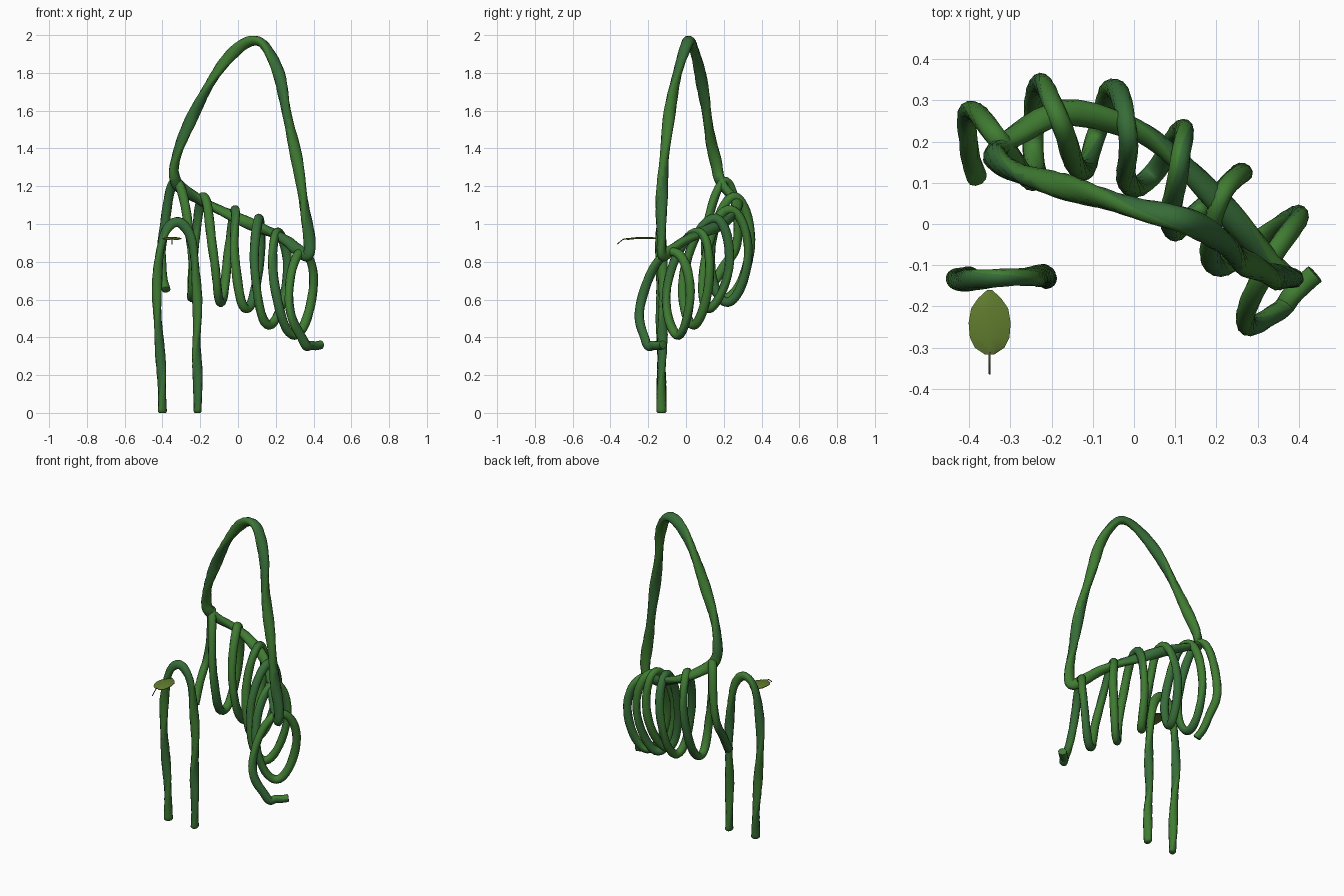
import bpy, bmesh, math
from mathutils import Vector, Quaternion

if "Cube" in bpy.data.objects:
    bpy.data.objects.remove(bpy.data.objects["Cube"])


def material(name, rgb):
    m = bpy.data.materials.new(name)
    m.diffuse_color = (*rgb, 1)
    m.use_nodes = True
    m.node_tree.nodes["Principled BSDF"].inputs["Base Color"].default_value = m.diffuse_color
    return m


GREEN = material("vine green", (0.051, 0.200, 0.032))
DEEP = material("deep vine green", (0.038, 0.152, 0.040))
LEAF = material("olive leaf", (0.122, 0.205, 0.028))
STEM = material("brown stem", (0.08, 0.085, 0.022))


def spline(keys, steps, closed=False, pull=0.5):
    """Cardinal spline through the key points; a pull near 0.8 rounds four-point turns."""
    p = [Vector(k) for k in keys]
    n = len(p)
    get = (lambda i: p[i % n]) if closed else (lambda i: p[max(0, min(n - 1, i))])
    out = []
    for i in range(n if closed else n - 1):
        b, c = get(i), get(i + 1)
        m0, m1 = (c - get(i - 1)) * pull, (get(i + 2) - b) * pull
        for s in range(steps):
            t = s / steps
            out.append(b * (2 * t ** 3 - 3 * t * t + 1) + m0 * (t ** 3 - 2 * t * t + t)
                       + c * (3 * t * t - 2 * t ** 3) + m1 * (t ** 3 - t * t))
    if not closed:
        out.append(p[-1])
    return out


def finish(name, bm, mats):
    bmesh.ops.recalc_face_normals(bm, faces=bm.faces)
    me = bpy.data.meshes.new(name)
    bm.to_mesh(me)
    bm.free()
    for m in mats:
        me.materials.append(m)
    ob = bpy.data.objects.new(name, me)
    bpy.context.collection.objects.link(ob)
    bpy.ops.object.select_all(action='DESELECT')
    ob.select_set(True)
    bpy.context.view_layer.objects.active = ob
    bpy.ops.object.shade_smooth_by_angle(angle=math.radians(60))
    return ob


def vine(name, pts, radius, oval=0.0, twist=0.0, closed=False, sides=10, mats=(GREEN, DEEP)):
    """Sweep an oval, slowly twisting section along the path."""
    bm = bmesh.new()
    if not closed:
        # short extra steps near the tips, for rounded ends
        pts = ([pts[0], pts[0].lerp(pts[1], 0.35)] + pts[1:-1]
               + [pts[-1].lerp(pts[-2], 0.35), pts[-1]])
    n = len(pts)
    rings, length, prev, normal = [], 0.0, None, None
    for i, p in enumerate(pts):
        a = pts[(i - 1) % n] if closed else pts[max(i - 1, 0)]
        b = pts[(i + 1) % n] if closed else pts[min(i + 1, n - 1)]
        tan = (b - a).normalized()
        if prev is None:
            normal = tan.orthogonal().normalized()
        else:
            normal = prev.rotation_difference(tan) @ normal
            length += (p - pts[i - 1]).length
        prev = tan
        side = tan.cross(normal)
        turn = Quaternion(tan, twist * length)
        r = radius * (0.75 if not closed and i in (0, n - 1) else 1)
        ring = []
        for k in range(sides):
            ang = 2 * math.pi * k / sides
            off = (normal * math.cos(ang) * (1 + oval) + side * math.sin(ang) * (1 - oval)) * r
            ring.append(bm.verts.new(p + turn @ off))
        rings.append(ring)
    for i in range(n if closed else n - 1):
        r, q = rings[i], rings[(i + 1) % n]
        # line up the seam of a closed path
        sh = min(range(sides), key=lambda s: sum((r[k].co - q[(k + s) % sides].co).length
                                                 for k in range(sides)))
        for k in range(sides):
            f = bm.faces.new((r[k], r[(k + 1) % sides],
                              q[(k + 1 + sh) % sides], q[(k + sh) % sides]))
            # darker stripe along part of the bark
            f.material_index = 1 if len(mats) > 1 and k < sides * 0.4 else 0
    if not closed:
        bm.faces.new(rings[0])
        bm.faces.new(rings[-1])
    return finish(name, bm, mats)


# Tall hanging loop, closed by the sloping bar that carries the coil
loop = [(-.335, .175, 1.245), (-.335, .16, 1.32), (-.295, .13, 1.45), (-.2, .10, 1.65),
        (-.1, .07, 1.82), (0, .04, 1.93), (.08, .02, 1.97), (.145, 0, 1.94),
        (.215, -.045, 1.8), (.255, -.085, 1.6), (.31, -.115, 1.35), (.35, -.13, 1.1),
        (.378, -.13, .92), (.37, -.125, .835), (.32, -.08, .86), (.26, -.01, .91),
        (.19, .07, .95), (.1, .16, .985), (0, .23, 1.03), (-.17, .27, 1.11), (-.30, .205, 1.19)]
vine("hanging_vine_loop", spline(loop, 5, True), 0.0285, 0.14, 7.0, True)

# Coil hooked over the bar: back, top, front, bottom for each turn
coil = [(-.38, .11, .65), (-.40, .185, .75), (-.395, .275, .95), (-.325, .2, 1.225),
        (-.245, .105, .86), (-.245, .21, .61), (-.23, .34, .88), (-.18, .25, 1.145),
        (-.13, .13, .84), (-.09, .22, .585), (-.05, .33, .85), (-.015, .22, 1.075),
        (-.015, .10, .80), (.045, .12, .55), (.115, .23, .80), (.11, .14, 1.03),
        (.09, -.01, .74), (.165, .04, .465), (.262, .125, .74), (.205, .05, .955),
        (.195, -.10, .67), (.30, -.04, .41), (.40, .02, .68), (.33, -.09, .85),
        (.27, -.235, .60), (.345, -.215, .385), (.39, -.165, .357), (.44, -.12, .36)]
vine("coiled_vine", spline(coil, 10, pull=0.74), 0.0245, 0.05, 5.0)

# Upside-down U standing on the floor
arch = [(-.40, -.13, 0), (-.405, -.13, .2), (-.418, -.132, .4), (-.43, -.135, .6),
        (-.42, -.137, .8), (-.385, -.135, .96), (-.315, -.13, 1.01), (-.25, -.128, .93),
        (-.225, -.125, .75), (-.215, -.123, .55), (-.22, -.125, .35), (-.214, -.13, .2),
        (-.214, -.13, 0)]
vine("arched_vine", spline(arch, 6), 0.0245, 0.12, 8.0)

# Leaf: thin domed blade with a rounded outline
bm = bmesh.new()
outline = [(-.16, .006), (-.18, .028), (-.205, .045), (-.24, .051), (-.275, .048),
           (-.30, .036), (-.316, .012)]
rows = []
for y, w in outline:
    z = 0.932 - 0.9 * (y + .22) ** 2
    rows.append([bm.verts.new((-.35 + w * u, y, z - 0.006 * u * u)) for u in (-1, -.5, 0, .5, 1)])
for r, q in zip(rows, rows[1:]):
    for k in range(4):
        bm.faces.new((r[k], q[k], q[k + 1], r[k + 1]))
bmesh.ops.recalc_face_normals(bm, faces=bm.faces)
bmesh.ops.solidify(bm, geom=bm.faces[:], thickness=0.004)
finish("leaf_blade", bm, [LEAF])

# Leaf stem
vine("leaf_stem", spline([(-.35, -.31, .923), (-.35, -.335, .917), (-.35, -.364, .893)], 4),
     0.0026, sides=6, mats=(STEM,))
